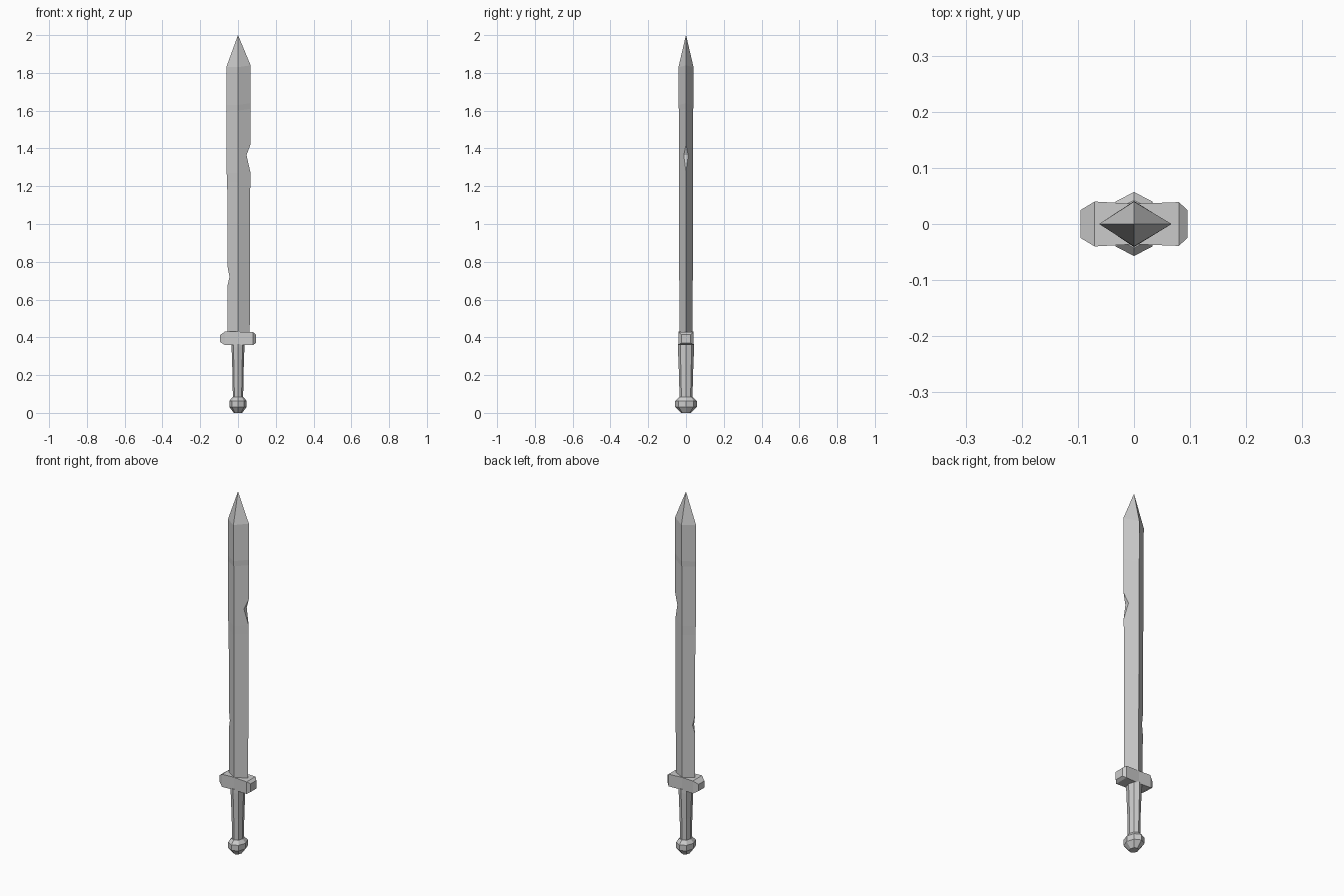
import bpy, bmesh
from math import cos, sin, pi

if "Cube" in bpy.data.objects:
    bpy.data.objects.remove(bpy.data.objects["Cube"])


def loft(name, rings):
    """Skin a closed solid through rings holding equal numbers of points."""
    bm = bmesh.new()
    rows = [[bm.verts.new(p) for p in ring] for ring in rings]
    n = len(rows[0])
    for a, b in zip(rows, rows[1:]):
        for i in range(n):
            j = (i + 1) % n
            bm.faces.new((a[i], a[j], b[j], b[i]))
    bm.faces.new(rows[0][::-1])
    bm.faces.new(rows[-1])
    bmesh.ops.remove_doubles(bm, verts=bm.verts, dist=1e-5)
    bmesh.ops.recalc_face_normals(bm, faces=bm.faces)
    mesh = bpy.data.meshes.new(name)
    bm.to_mesh(mesh)
    bm.free()
    obj = bpy.data.objects.new(name, mesh)
    bpy.context.collection.objects.link(obj)
    return obj


def octagon(rx, ry, z):
    return [(rx * cos(i * pi / 4), ry * sin(i * pi / 4), z) for i in range(8)]


def diamond(left, right, y, z):
    return [(right, 0, z + 0.01), (0, y, z), (left, 0, z), (0, -y, z)]


# Blade: diamond section, widening slightly to the shoulder, then a point
blade_rings = [diamond(*s) for s in (
    (-0.055, 0.062, 0.035, 0.40),
    (-0.057, 0.065, 0.037, 1.22),
    (-0.060, 0.066, 0.037, 1.27),
    (-0.061, 0.066, 0.037, 1.60),
    (-0.061, 0.066, 0.041, 1.63),
    (-0.062, 0.067, 0.040, 1.83))]
tip = 0.0003
blade_rings.append([(tip, 0, 2), (0, tip, 2), (-tip, 0, 2), (0, -tip, 2)])
blade = loft("blade", blade_rings)

# Battle notches: triangular wedges cut through each edge
for x_out, x_in, zs in ((0.087, 0.045, (1.18, 1.365, 1.475)),
                        (-0.079, -0.045, (0.57, 0.72, 0.90))):
    outline = [(x_out, zs[0]), (x_in, zs[1]), (x_out, zs[2])]
    cutter = loft("notch_cutter", [[(x, y, z) for x, z in outline] for y in (-0.1, 0.1)])
    cutter.hide_render = True
    mod = blade.modifiers.new("notch", 'BOOLEAN')
    mod.operation, mod.solver, mod.object = 'DIFFERENCE', 'EXACT', cutter
    bpy.context.view_layer.objects.active = blade
    bpy.ops.object.modifier_apply(modifier=mod.name)
    bpy.data.objects.remove(cutter)

# Crossguard: block with chamfered ends
loft("guard", [[(x, -y, z0), (x, y, z0), (x, y, z1), (x, -y, z1)] for x, y, z0, z1 in (
    (-0.095, 0.025, 0.375, 0.412),
    (-0.070, 0.040, 0.360, 0.430),
    (0.000, 0.036, 0.360, 0.430),
    (0.080, 0.039, 0.360, 0.427),
    (0.095, 0.025, 0.370, 0.415))])

# Grip: tapered octagonal handle
loft("grip", [octagon(0.027, 0.034, 0.06), octagon(0.029, 0.037, 0.20),
              octagon(0.034, 0.043, 0.345), octagon(0.034, 0.043, 0.365)])

# Pommel: faceted knob
loft("pommel", [octagon(0.022, 0.027, 0), octagon(0.046, 0.057, 0.032),
                octagon(0.046, 0.057, 0.063), octagon(0.030, 0.038, 0.083)])
